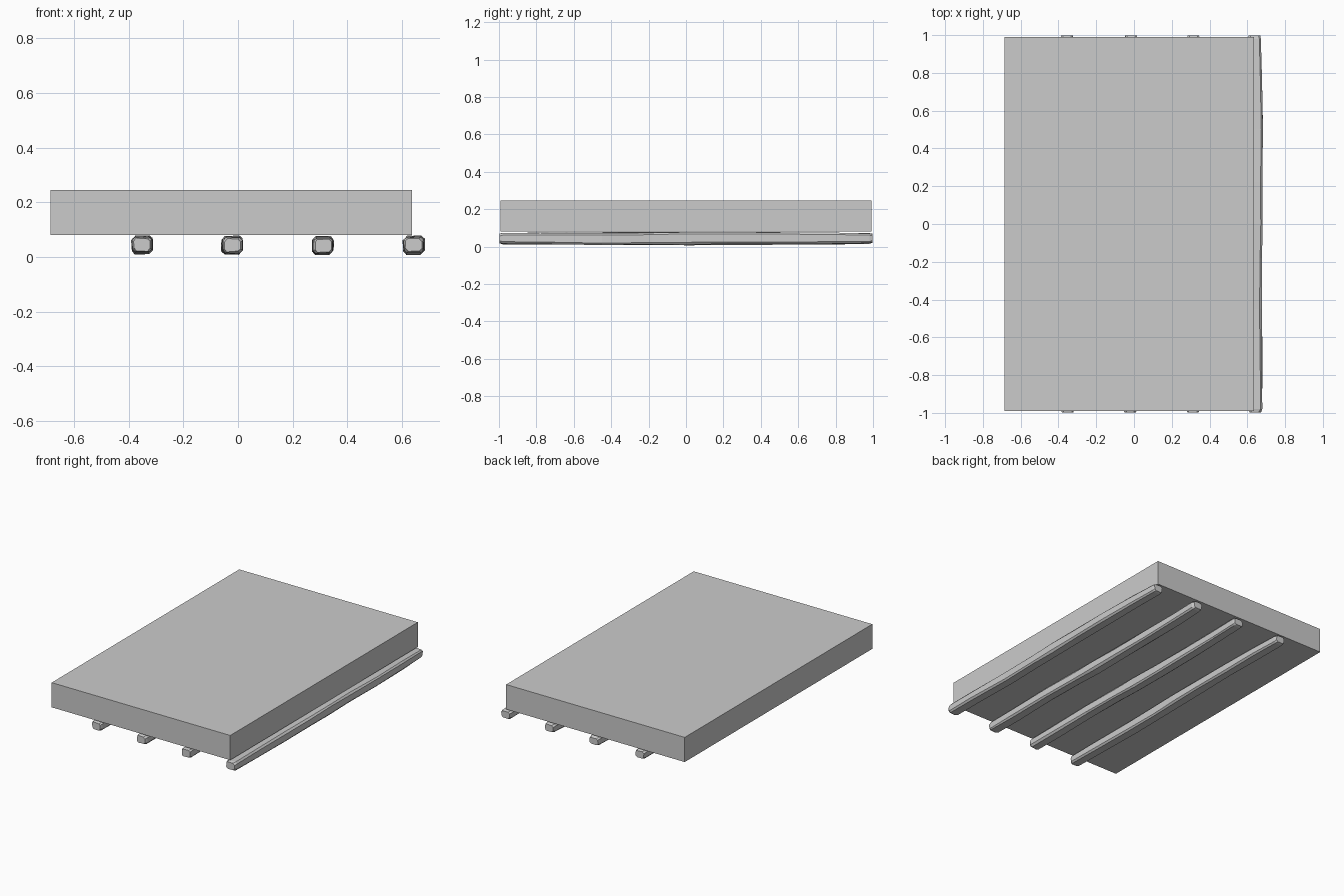
import bpy, bmesh, random

if "Cube" in bpy.data.objects:
    bpy.data.objects.remove(bpy.data.objects["Cube"])

# Slab: plain flat block
bpy.ops.mesh.primitive_cube_add(size=1, location=(-0.024, 0, 0.1625))
slab = bpy.context.object
slab.name = "slab"
slab.scale = (1.321, 1.982, 0.165)

# Stations along a rough beam: y, x shift, z shift, half width, half height
STATIONS = [
    (-0.997, 0.000, 0.000, 0.030, 0.023),
    (-0.980, 0.000, 0.000, 0.036, 0.028),
    (-0.780, 0.001, -0.001, 0.036, 0.029),
    (-0.450, -0.002, -0.003, 0.036, 0.031),
    (-0.180, 0.001, -0.002, 0.035, 0.032),
    (0.000, 0.002, 0.000, 0.036, 0.033),
    (0.220, 0.002, 0.002, 0.036, 0.031),
    (0.500, 0.004, 0.001, 0.036, 0.030),
    (0.780, 0.001, 0.000, 0.036, 0.029),
    (0.980, -0.004, 0.000, 0.035, 0.027),
    (0.997, -0.004, 0.000, 0.030, 0.022),
]


def section(hw, hh, c):
    """Rectangle with cut corners."""
    return [(hw, -hh + c), (hw, hh - c), (hw - c, hh), (-hw + c, hh),
            (-hw, hh - c), (-hw, -hh + c), (-hw + c, -hh), (hw - c, -hh)]


def beam(name, x, z, flip, seed):
    rnd = random.Random(seed)
    bm = bmesh.new()
    rings = []
    for y, dx, dz, hw, hh in STATIONS:
        ring = []
        for px, pz in section(hw, hh, 0.010):
            jx, jz = rnd.uniform(-0.002, 0.002), rnd.uniform(-0.002, 0.002)
            ring.append(bm.verts.new((x + px + dx * flip + jx, y,
                                      z + pz + dz * flip + jz)))
        rings.append(ring)
    for a, b in zip(rings, rings[1:]):
        for i in range(8):
            j = (i + 1) % 8
            bm.faces.new((a[i], a[j], b[j], b[i]))
    bm.faces.new(rings[0])
    bm.faces.new(rings[-1][::-1])
    bmesh.ops.recalc_face_normals(bm, faces=bm.faces)
    me = bpy.data.meshes.new(name)
    bm.to_mesh(me)
    bm.free()
    bpy.context.collection.objects.link(bpy.data.objects.new(name, me))


# Four hand-hewn support beams, evenly spaced
for i, (z, flip) in enumerate([(0.045, 1), (0.043, -1), (0.041, -1), (0.044, 1)]):
    beam(f"support_beam_{i + 1}", -0.351 + 0.331 * i, z, flip, i + 3)
